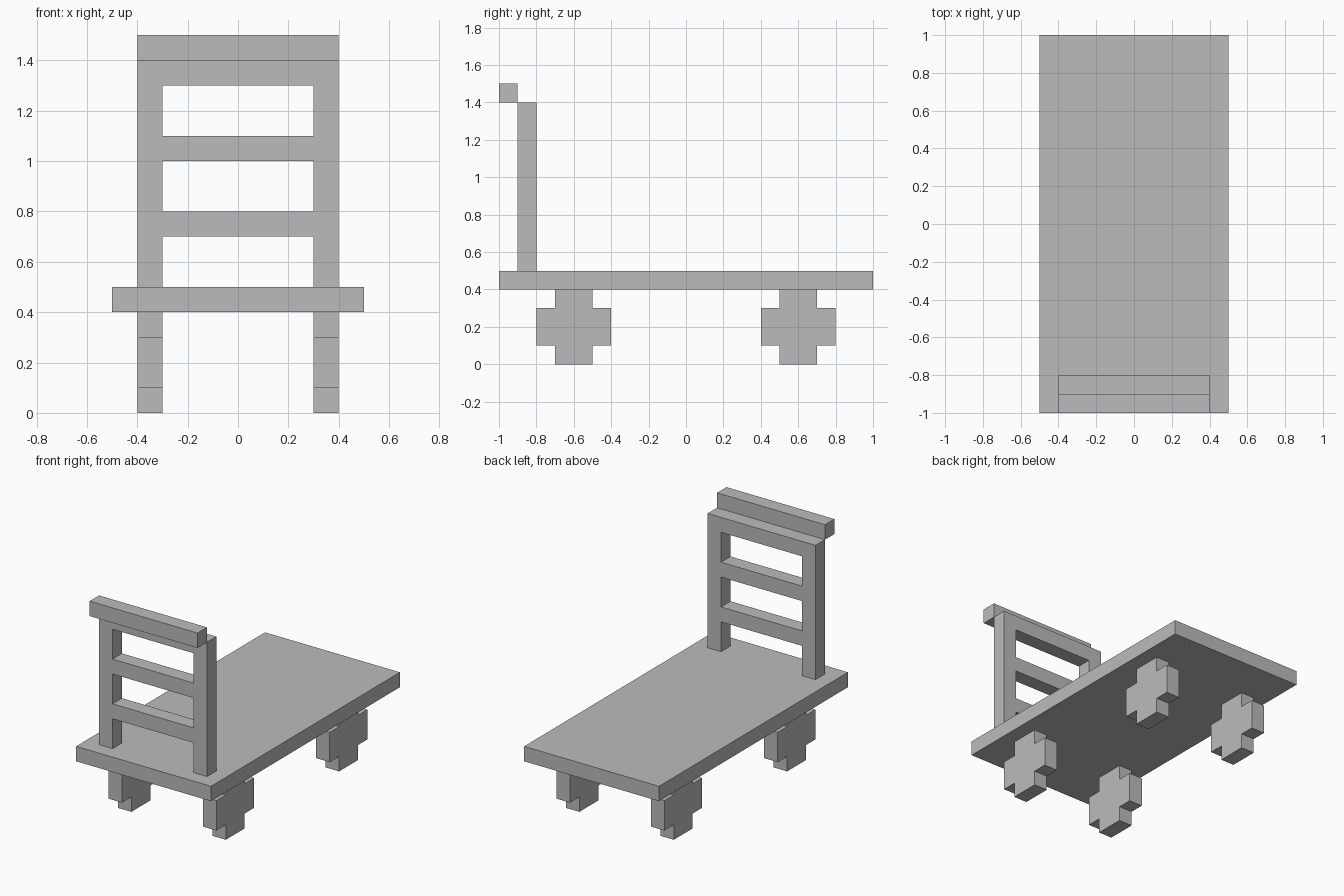
import bpy
import bmesh
from mathutils import Vector

default = bpy.data.objects.get("Cube")
if default:
    bpy.data.objects.remove(default, do_unlink=True)

GREY = (0.5, 0.5, 0.5, 1)
mat = bpy.data.materials.new("plain grey")
mat.use_nodes = True
mat.diffuse_color = GREY
mat.node_tree.nodes["Principled BSDF"].inputs["Base Color"].default_value = GREY


def finish(name, bm):
    bmesh.ops.recalc_face_normals(bm, faces=bm.faces)
    mesh = bpy.data.meshes.new(name)
    bm.to_mesh(mesh)
    bm.free()
    mesh.materials.append(mat)
    obj = bpy.data.objects.new(name, mesh)
    bpy.context.collection.objects.link(obj)
    return obj


def box(name, lo, hi):
    lo, hi = Vector(lo), Vector(hi)
    bm = bmesh.new()
    bmesh.ops.create_cube(bm, size=1)
    bmesh.ops.scale(bm, vec=hi - lo, verts=bm.verts)
    bmesh.ops.translate(bm, vec=(lo + hi) / 2, verts=bm.verts)
    return finish(name, bm)


def cut_panel(name, us, vs, solid, place, depth):
    """Keep the solid cells of a grid and extrude them into one closed panel."""
    bm = bmesh.new()
    for i in range(len(us) - 1):
        for j in range(len(vs) - 1):
            if solid(i, j):
                corners = ((i, j), (i + 1, j), (i + 1, j + 1), (i, j + 1))
                bm.faces.new([bm.verts.new(place(us[a], vs[b])) for a, b in corners])
    bmesh.ops.remove_doubles(bm, verts=bm.verts, dist=0.0001)
    ext = bmesh.ops.extrude_face_region(bm, geom=bm.faces[:], use_keep_orig=True)
    moved = [g for g in ext["geom"] if isinstance(g, bmesh.types.BMVert)]
    bmesh.ops.translate(bm, vec=depth, verts=moved)
    return finish(name, bm)


# Flat deck
box("deck", (-0.5, -1, 0.4), (0.5, 1, 0.5))

# Ladder back: two posts joined by three rungs
cut_panel("ladder_back", (-0.4, -0.3, 0.3, 0.4),
          (0.5, 0.7, 0.8, 1.0, 1.1, 1.3, 1.4),
          lambda i, j: i != 1 or j % 2 == 1,
          lambda u, v: (u, -0.9, v), (0, 0.1, 0))

# Push handle, set forward along the top of the back
box("push_handle", (-0.4, -1, 1.4), (0.4, -0.9, 1.5))

# Four cross-shaped wheels
for end, y in (("front", -0.6), ("back", 0.6)):
    for side, x in (("right", -0.4), ("left", 0.3)):
        cut_panel(f"{end}_{side}_wheel",
                  [y + d for d in (-0.2, -0.1, 0.1, 0.2)], (0, 0.1, 0.3, 0.4),
                  lambda i, j: i == 1 or j == 1,
                  lambda u, v: (x, u, v), (0.1, 0, 0))
